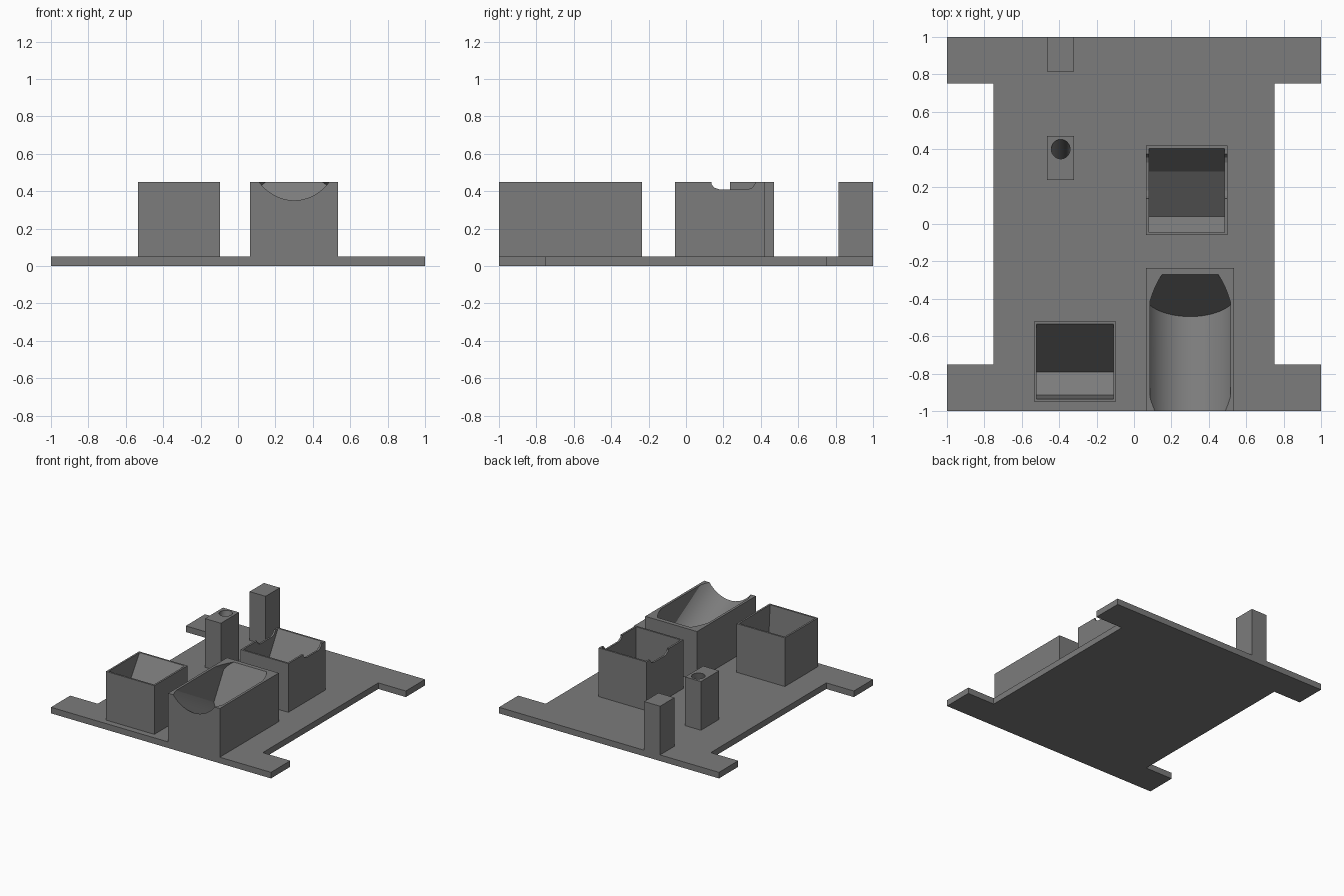
import bpy, bmesh, math
from mathutils import Vector, Matrix

if "Cube" in bpy.data.objects:
    bpy.data.objects.remove(bpy.data.objects["Cube"], do_unlink=True)

BASE, TOP = 0.05, 0.45

grey = bpy.data.materials.new("dark grey plastic")
grey.use_nodes = True
grey.diffuse_color = (0.2, 0.2, 0.2, 1)
grey.node_tree.nodes["Principled BSDF"].inputs["Base Color"].default_value = (0.2, 0.2, 0.2, 1)


def finish(name, bm):
    bmesh.ops.recalc_face_normals(bm, faces=bm.faces)
    mesh = bpy.data.meshes.new(name)
    bm.to_mesh(mesh)
    bm.free()
    mesh.materials.append(grey)
    obj = bpy.data.objects.new(name, mesh)
    bpy.context.collection.objects.link(obj)
    return obj


def prism(name, points, offset):
    """Extrude a flat outline along an offset vector."""
    bm = bmesh.new()
    face = bm.faces.new([bm.verts.new(p) for p in points])
    new = bmesh.ops.extrude_face_region(bm, geom=[face])["geom"]
    bmesh.ops.translate(bm, vec=offset, verts=[v for v in new if isinstance(v, bmesh.types.BMVert)])
    return finish(name, bm)


def box(name, x0, x1, y0, y1, z0=BASE, z1=TOP):
    return prism(name, [(x0, y0, z0), (x1, y0, z0), (x1, y1, z0), (x0, y1, z0)], (0, 0, z1 - z0))


def side_profile(name, x0, x1, yz):
    return prism(name, [(x0, y, z) for y, z in yz], (x1 - x0, 0, 0))


def cylinder(name, start, axis, length, r0, r1=None, segments=48):
    """Cylinder or cone running from a start point along an axis."""
    axis = Vector(axis).normalized()
    bm = bmesh.new()
    bmesh.ops.create_cone(bm, cap_ends=True, segments=segments, radius1=r0,
                          radius2=r0 if r1 is None else r1, depth=length)
    turn = axis.to_track_quat('Z', 'Y').to_matrix().to_4x4()
    bm.transform(Matrix.Translation(Vector(start) + axis * length / 2) @ turn)
    return finish(name, bm)


def boolean(obj, cutter, operation='DIFFERENCE'):
    mod = obj.modifiers.new("cut", 'BOOLEAN')
    mod.operation, mod.solver, mod.object = operation, 'EXACT', cutter
    bpy.ops.object.select_all(action='DESELECT')
    bpy.context.view_layer.objects.active = obj
    obj.select_set(True)
    bpy.ops.object.modifier_apply(modifier=mod.name)
    bpy.data.objects.remove(cutter, do_unlink=True)


def smooth(obj):
    bpy.ops.object.select_all(action='DESELECT')
    bpy.context.view_layer.objects.active = obj
    obj.select_set(True)
    bpy.ops.object.shade_smooth_by_angle(angle=math.radians(25))


# Base plate with four corner tabs
quarter = [(1, 1), (1, 0.75), (0.75, 0.75)]
outline = (quarter + [(x, -y) for x, y in reversed(quarter)]
           + [(-x, -y) for x, y in quarter] + [(-x, y) for x, y in reversed(quarter)])
plate = prism("base_plate", [(x, y, 0) for x, y in outline], (0, 0, BASE))

# Countersunk screw holes
for sx in (-1, 1):
    for sy in (-1, 1):
        x, y = 0.875 * sx, 0.875 * sy
        boolean(plate, cylinder("hole", (x, y, -0.1), (0, 0, 1), 0.3, 0.032, segments=32))
        boolean(plate, cylinder("sink", (x, y, 0.02), (0, 0, 1), 0.04, 0.032, 0.061, segments=32))
smooth(plate)

# Front right holder with a tilted rectangular pocket
pocket_box = box("tilted_pocket_holder", -0.535, -0.095, -0.95, -0.52)
boolean(pocket_box, side_profile("pocket", -0.52, -0.11, [
    (-0.535, 0.6), (-0.535, TOP), (-0.79, 0.06), (-0.915, 0.14), (-0.935, TOP), (-0.935, 0.6)]))

# Middle holder with a stepped pocket and notched side walls
notch_box = box("notched_holder", 0.065, 0.5, -0.06, 0.42)
boolean(notch_box, side_profile("pocket", 0.08, 0.485, [
    (0.405, 0.6), (0.405, TOP), (0.28, 0.235), (0.04, 0.06), (-0.045, 0.145), (-0.045, 0.6)]))
boolean(notch_box, side_profile("notch", 0.0, 0.6, [
    (0.135, 0.6), (0.135, 0.44), (0.15, 0.42), (0.18, 0.41), (0.33, 0.41),
    (0.355, 0.42), (0.375, TOP), (0.375, 0.6)]))

# Large cradle: sloping round trough limited by its side walls
cradle = box("round_cradle", 0.065, 0.535, -1.0, -0.235)
tilt = math.radians(30)
up = Vector((0, math.sin(tilt), math.cos(tilt)))
trough = cylinder("trough", Vector((0.3, -0.495, 0.06)) + up * 0.25,
                  (0, -math.cos(tilt), math.sin(tilt)), 1.0, 0.25, segments=96)
boolean(trough, box("walls", 0.085, 0.515, -2, -0.25, -1, 2), 'INTERSECT')
boolean(cradle, trough)
smooth(cradle)

# Two slim posts with leaning round sockets
for name, y0, y1, floor_y, lean in (("middle_post", 0.235, 0.47, 0.30, 16),
                                    ("rear_post", 0.815, 1.0, 0.888, 8.5)):
    post = box(name, -0.465, -0.32, y0, y1)
    a = math.radians(lean)
    boolean(post, cylinder("socket", (-0.392, floor_y, 0.1), (0, math.sin(a), math.cos(a)), 0.6, 0.05))
    smooth(post)
